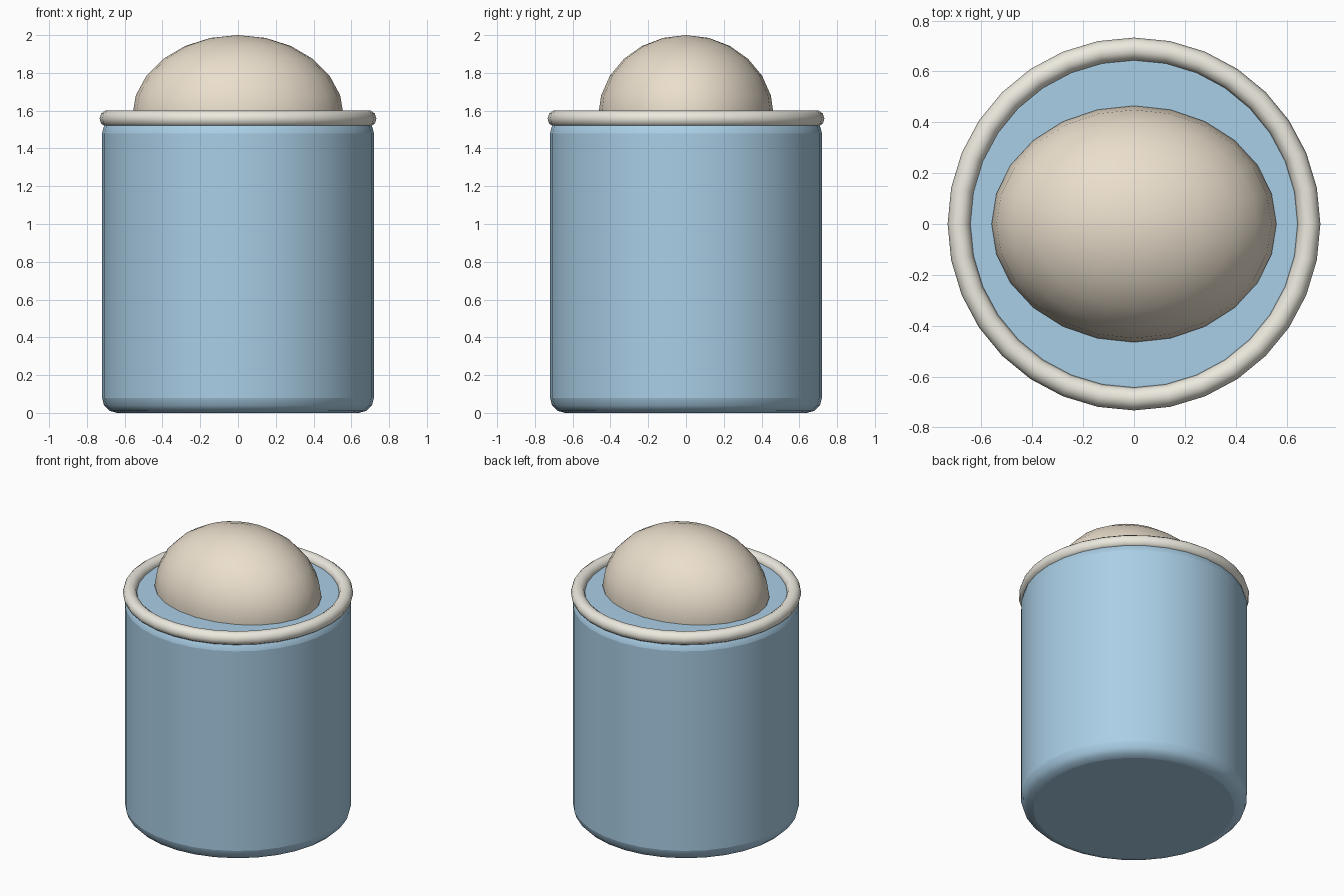
import bpy
import math

if "Cube" in bpy.data.objects:
    bpy.data.objects.remove(bpy.data.objects["Cube"])


def finish(name, color, angle=40):
    obj = bpy.context.object
    obj.name = name
    mat = bpy.data.materials.new(name + "_color")
    mat.diffuse_color = (*color, 1)
    mat.use_nodes = True
    mat.node_tree.nodes["Principled BSDF"].inputs["Base Color"].default_value = mat.diffuse_color
    obj.data.materials.append(mat)
    bpy.ops.object.shade_smooth_by_angle(angle=math.radians(angle))
    return obj


BODY_TOP = 1.56

# Canister body: cylinder with rounded top and bottom rims
bpy.ops.mesh.primitive_cylinder_add(vertices=32, radius=0.72, depth=BODY_TOP,
                                    location=(0, 0, BODY_TOP / 2))
body = finish("body", (0.40, 0.62, 0.79))
bevel = body.modifiers.new("rounded_rims", 'BEVEL')
bevel.width = 0.08
bevel.segments = 3
bevel.limit_method = 'ANGLE'
bevel.angle_limit = math.radians(40)

# Rolled ring around the top edge
bpy.ops.mesh.primitive_torus_add(major_segments=32, minor_segments=10,
                                 major_radius=0.688, minor_radius=0.045,
                                 location=(0, 0, 1.558))
finish("rim_ring", (0.84, 0.82, 0.73))

# Oval dome, half sunk into the body
bpy.ops.mesh.primitive_uv_sphere_add(segments=24, ring_count=12, radius=1,
                                     location=(0, 0, 1.57))
bpy.context.object.scale = (0.56, 0.465, 0.43)
bpy.ops.object.transform_apply(location=False, rotation=False, scale=True)
finish("dome", (0.83, 0.74, 0.61))
